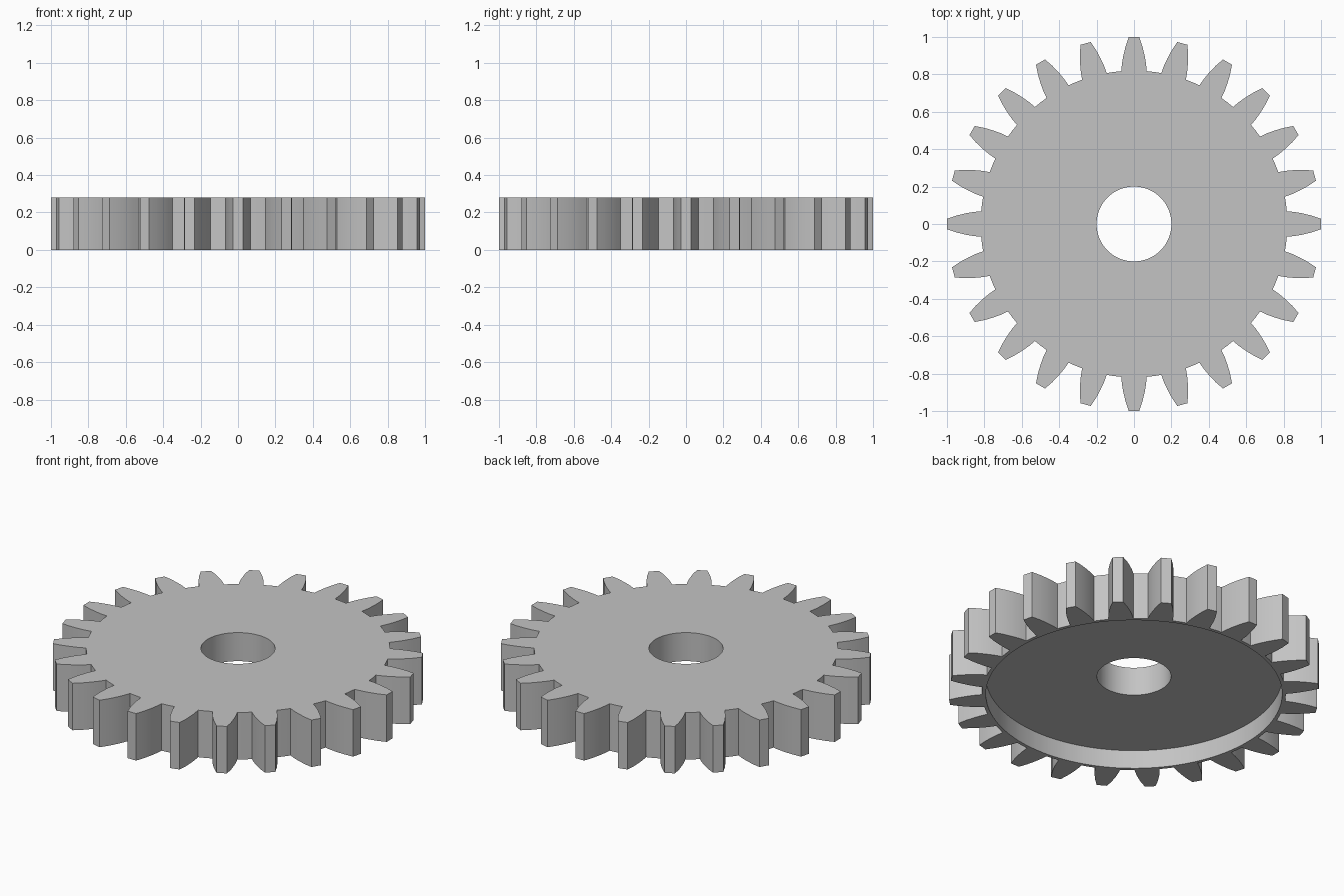
import bpy
import bmesh
import math

TEETH = 24
HEIGHT = 0.28
ROOT_RADIUS = 0.82
BORE_RADIUS = 0.2
RECESS_RADIUS = 0.8
RECESS_DEPTH = 0.11

if "Cube" in bpy.data.objects:
    bpy.data.objects.remove(bpy.data.objects["Cube"])

# Curved tooth flank: (distance from centre, half width), root to tip
FLANK = [(0.817, 0.068), (0.86, 0.064), (0.90, 0.057), (0.95, 0.045), (0.9996, 0.028)]


def gear_outline():
    """Polar outline (radius, angle): both flanks of each tooth and a point in each gap."""
    side = [(math.hypot(y, w), math.atan2(w, y)) for y, w in FLANK]
    tooth = [(r, -a) for r, a in side] + [(r, a) for r, a in reversed(side)]
    tooth.append((ROOT_RADIUS, math.pi / TEETH))
    return [(r, a + math.tau * i / TEETH) for i in range(TEETH) for r, a in tooth]


outline = gear_outline()
bm = bmesh.new()


def ring(z, radius=None):
    """Closed loop at height z, following the teeth unless a radius is given."""
    return [bm.verts.new(((radius or r) * math.cos(a), (radius or r) * math.sin(a), z))
            for r, a in outline]


# Cross-section: toothed wall, top face, bore, recessed underside, thin rim
rings = [
    ring(0),
    ring(HEIGHT),
    ring(HEIGHT, BORE_RADIUS),
    ring(RECESS_DEPTH, BORE_RADIUS),
    ring(RECESS_DEPTH, RECESS_RADIUS),
    ring(0, RECESS_RADIUS),
]
count = len(outline)
for k, lower in enumerate(rings):
    upper = rings[(k + 1) % len(rings)]
    for i in range(count):
        j = (i + 1) % count
        bm.faces.new((lower[i], lower[j], upper[j], upper[i]))
bmesh.ops.recalc_face_normals(bm, faces=bm.faces)

mesh = bpy.data.meshes.new("spur_gear")
bm.to_mesh(mesh)
bm.free()
gear = bpy.data.objects.new("spur_gear", mesh)
bpy.context.collection.objects.link(gear)

# Plain grey metal
grey = bpy.data.materials.new("light_grey")
grey.use_nodes = True
colour = (0.55, 0.55, 0.55, 1)
grey.diffuse_color = colour
grey.node_tree.nodes["Principled BSDF"].inputs["Base Color"].default_value = colour
mesh.materials.append(grey)

# Smooth flanks and bore, crisp edges
bpy.ops.object.select_all(action="DESELECT")
gear.select_set(True)
bpy.context.view_layer.objects.active = gear
bpy.ops.object.shade_smooth_by_angle(angle=math.radians(30))
